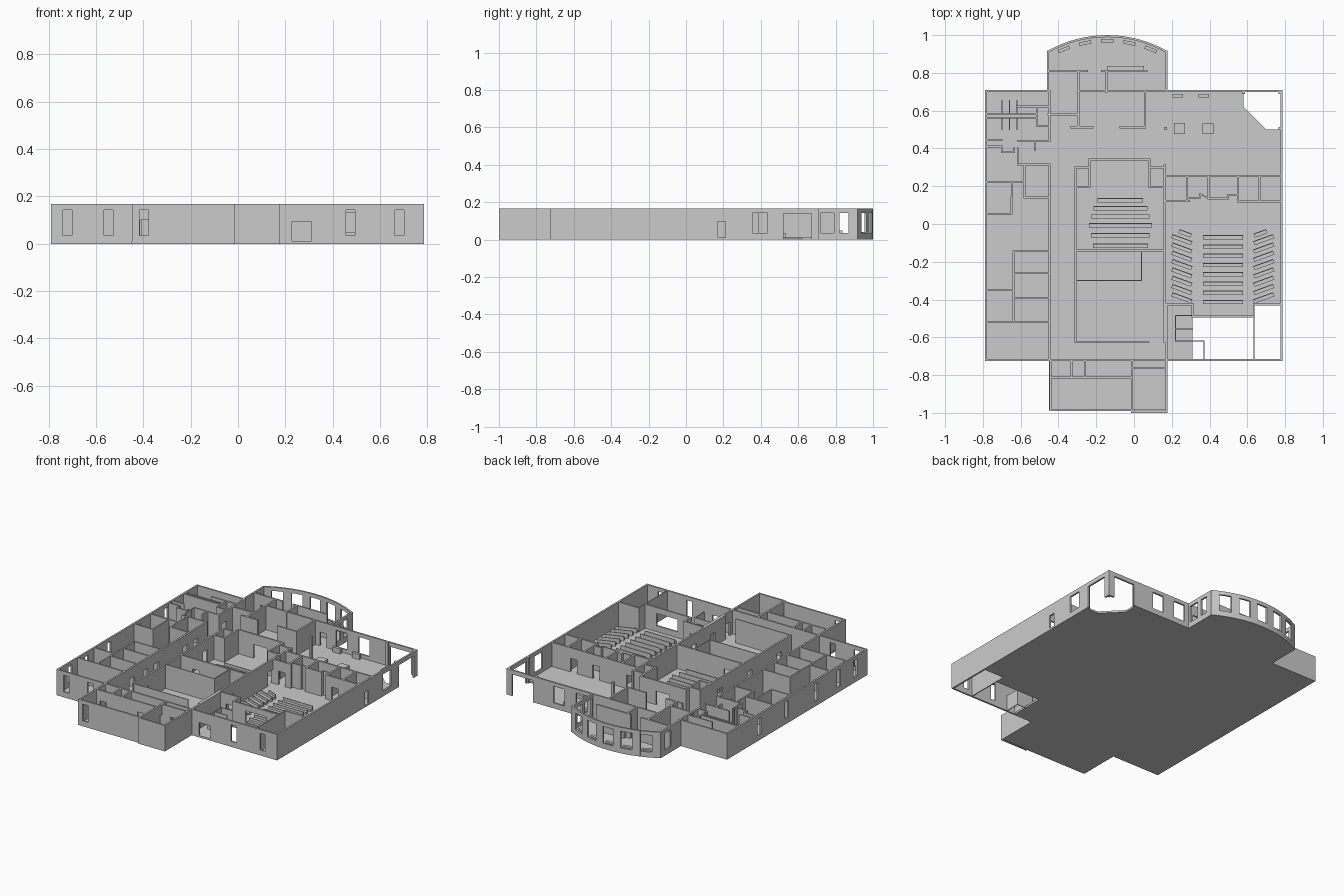
import bpy, bmesh, math
from mathutils import Matrix, Vector

H = 0.167          # wall height
T = 0.011          # wall thickness
DOOR = 0.10        # door head height


def add_box(bm, cx, cy, z0, z1, sx, sy, rot=0.0):
    m = (Matrix.Translation((cx, cy, (z0 + z1) / 2)) @ Matrix.Rotation(rot, 4, 'Z')
         @ Matrix.Diagonal((sx, sy, z1 - z0, 1)))
    bmesh.ops.create_cube(bm, size=1, matrix=m)


def finish(bm, name):
    me = bpy.data.meshes.new(name)
    bm.to_mesh(me)
    bm.free()
    ob = bpy.data.objects.new(name, me)
    bpy.context.collection.objects.link(ob)
    return ob


def add_wall(bm, a, b, holes=(), t=T, h=H, z=0.0):
    """Wall from a to b; holes are (centre along the wall's main axis, width, sill, head)."""
    a, b = Vector(a), Vector(b)
    d = b - a
    L = d.length
    u = d / L
    ang = math.atan2(u.y, u.x)
    k = 0 if abs(u.x) > abs(u.y) else 1

    def piece(s0, s1, z0, z1):
        if s1 - s0 > 1e-4 and z1 - z0 > 1e-4:
            c = a + u * (s0 + s1) / 2
            add_box(bm, c.x, c.y, z0, z1, s1 - s0, t, ang)
    s = -t / 2
    for c, w, z0, z1 in sorted(holes, key=lambda q: (q[0] - a[k]) / u[k]):
        m = (c - a[k]) / u[k]
        piece(s, m - w / 2, z, h)
        piece(m - w / 2, m + w / 2, z, z0)
        piece(m - w / 2, m + w / 2, z1, h)
        s = m + w / 2
    piece(s, L + t / 2, z, h)


def polywalls(name, lines, t=T, h=H):
    bm = bmesh.new()
    for pts in lines:
        for a, b in zip(pts, pts[1:]):
            add_wall(bm, a, b, t=t, h=h)
    return finish(bm, name)


def doorwalls(name, walls):
    """Each wall: start, end, then door centres along it."""
    bm = bmesh.new()
    for a, b, *doors in walls:
        add_wall(bm, a, b, [(c, 0.048, 0.012, DOOR) for c in doors])
    return finish(bm, name)


# curved bay geometry
CX, HALF, CHORD_Y, TOP = -0.1415, 0.313, 0.912, 0.9945
SAG = TOP - CHORD_Y
R = (HALF ** 2 + SAG ** 2) / (2 * SAG)
CY = TOP - R
A = math.asin(HALF / R)
N = 16


def bay(i, r=R):
    a = A - 2 * A * i / N
    return (CX + r * math.sin(a), CY + r * math.cos(a))


# floor slab with open corners
outline = [(-0.785, -0.72), (-0.45, -0.72), (-0.45, -0.985), (0.17, -0.985), (0.17, -0.72),
           (0.31, -0.72), (0.31, -0.49), (0.635, -0.49), (0.635, -0.425), (0.78, -0.425),
           (0.78, 0.5), (0.7, 0.5), (0.58, 0.62), (0.58, 0.705), (0.172, 0.705)]
outline += [bay(i) for i in range(N + 1)]
outline += [(-0.455, 0.705), (-0.785, 0.705)]
bm = bmesh.new()
f = bm.faces.new([bm.verts.new((x, y, 0)) for x, y in outline])
ex = bmesh.ops.extrude_face_region(bm, geom=[f])
bmesh.ops.translate(bm, vec=(0, 0, 0.012), verts=[v for v in ex['geom'] if isinstance(v, bmesh.types.BMVert)])
bmesh.ops.recalc_face_normals(bm, faces=bm.faces)
finish(bm, "floor_slab")

# outer walls with windows and doors
Z0, Z1 = 0.035, 0.143


def win(c, w=0.038, z0=Z0, z1=Z1):
    return (c, w, z0, z1)


bm = bmesh.new()
add_wall(bm, (-0.784, -0.719), (-0.45, -0.719), [win(-0.72), win(-0.548)])
add_wall(bm, (-0.45, -0.719), (0.172, -0.719), [(-0.38, 0.05, 0.012, DOOR), (0.08, 0.08, 0.012, DOOR)])
add_wall(bm, (0.172, -0.719), (0.781, -0.719), [win(0.27, 0.082, 0.012, 0.095), win(0.476), win(0.682)])
add_wall(bm, (-0.784, -0.719), (-0.784, 0.704), [win(y) for y in (-0.6, -0.43, -0.2, 0.1, 0.38)])
add_wall(bm, (-0.784, 0.704), (-0.455, 0.704))
add_wall(bm, (0.172, 0.704), (0.781, 0.704),
         [win(0.25, 0.08), win(0.41, 0.08), win(0.67, 0.15, 0, 0.14)])
add_wall(bm, (0.781, -0.719), (0.781, 0.704),
         [win(0.19, 0.04, 0.012, 0.097), win(0.395, 0.08), win(0.595, 0.15, 0, 0.14)])
# south wing
add_wall(bm, (-0.443, -0.719), (-0.443, -0.984))
add_wall(bm, (-0.443, -0.984), (-0.01, -0.984), [win(-0.397)])
add_wall(bm, (-0.01, -0.994), (0.172, -0.994))
add_wall(bm, (0.172, -0.719), (0.172, -0.994))
# north wing sides
add_wall(bm, (-0.455, 0.704), (-0.455, CHORD_Y), [win(0.84, 0.06)])
add_wall(bm, (0.172, 0.704), (0.172, CHORD_Y), [win(0.755, 0.07), win(0.845, 0.05)])
finish(bm, "outer_walls")

# curved bay: piers, sills and heads
bm = bmesh.new()
for i in range(N):
    if i % 3 == 0:
        add_wall(bm, bay(i), bay(i + 1))
    else:
        add_wall(bm, bay(i), bay(i + 1), h=Z0)
        add_wall(bm, bay(i), bay(i + 1), z=Z1)
finish(bm, "bay_wall")
bm = bmesh.new()
for i in (2, 5, 8, 11, 14):
    x, y = bay(i, R - 0.025)
    add_box(bm, x, y, 0.012, 0.04, 0.065, 0.018, -(A - 2 * A * i / N))
finish(bm, "bay_benches")

# west rooms and corridor wall
doorwalls("corridor_wall", [
    ((-0.447, -0.72), (-0.447, 0.315), -0.62, -0.45, -0.31, -0.2, 0.095, 0.2),
    ((-0.447, 0.44), (-0.447, 0.704), 0.485)])
polywalls("west_rooms", [
    [(-0.784, 0.222), (-0.58, 0.222)],
    [(-0.447, 0.14), (-0.58, 0.14), (-0.58, 0.315)],
    [(-0.784, 0.055), (-0.648, 0.055), (-0.648, 0.222)],
    [(-0.447, -0.145), (-0.638, -0.145), (-0.638, -0.52)],
    [(-0.638, -0.26), (-0.447, -0.26)],
    [(-0.784, -0.35), (-0.638, -0.35)],
    [(-0.638, -0.39), (-0.447, -0.39)],
    [(-0.784, -0.52), (-0.447, -0.52)],
    [(-0.447, 0.315), (-0.615, 0.315), (-0.615, 0.40)],
    [(-0.615, 0.44), (-0.447, 0.44)], [(-0.525, 0.44), (-0.525, 0.39)],
    [(-0.784, 0.41), (-0.70, 0.41), (-0.70, 0.38), (-0.635, 0.38), (-0.635, 0.40)],
    [(-0.784, 0.445), (-0.70, 0.445)],
    [(-0.784, 0.582), (-0.515, 0.582)], [(-0.784, 0.562), (-0.515, 0.562)],
    [(-0.62, 0.622), (-0.447, 0.622)],
    [(-0.515, 0.622), (-0.515, 0.52), (-0.447, 0.52)]], t=0.009)

# toilet stalls
bm = bmesh.new()
for x in (-0.70, -0.66, -0.62):
    add_wall(bm, (x, 0.59), (x, 0.655), t=0.005, h=0.1)
    add_wall(bm, (x, 0.50), (x, 0.555), t=0.005, h=0.1)
finish(bm, "stall_partitions")

# north rooms
doorwalls("north_rooms", [
    ((-0.452, 0.81), (-0.25, 0.81), -0.38),
    ((-0.295, 0.81), (-0.295, 0.515), 0.76),
    ((-0.452, 0.58), (-0.295, 0.58)),
    ((-0.145, 0.81), (-0.145, 0.70)),
    ((-0.17, 0.81), (0.065, 0.81)),
    ((-0.295, 0.704), (0.172, 0.704), 0.12),
    ((0.058, 0.70), (0.058, 0.512)),
    ((0.058, 0.512), (-0.07, 0.512)),
    ((-0.22, 0.512), (-0.33, 0.512))])
bm = bmesh.new()
add_box(bm, -0.045, 0.825, 0.012, 0.05, 0.195, 0.022)
finish(bm, "bay_counter")

# central hall and the room behind it
doorwalls("central_hall", [
    ((-0.31, -0.625), (-0.31, 0.30), -0.5, -0.2, 0.1),
    ((-0.31, 0.30), (-0.235, 0.30)),
    ((-0.235, 0.195), (-0.235, 0.34)),
    ((-0.235, 0.34), (0.083, 0.34), -0.1, -0.052),
    ((0.083, 0.34), (0.083, 0.195)),
    ((0.083, 0.30), (0.165, 0.30)),
    ((0.083, 0.195), (0.165, 0.195)),
    ((-0.31, 0.195), (-0.235, 0.195)),
    ((0.163, -0.625), (0.163, 0.31), -0.5, -0.31, 0.09),
    ((-0.31, -0.14), (0.163, -0.14), -0.2)])
polywalls("central_thin_walls", [
    [(-0.31, -0.30), (0.04, -0.30), (0.04, -0.14)],
    [(-0.31, -0.625), (0.08, -0.625)]], t=0.006)

# east rooms and east hall
doorwalls("east_rooms", [
    ((0.172, 0.255), (0.781, 0.255), 0.22, 0.46, 0.62),
    ((0.172, 0.122), (0.29, 0.122), 0.23),
    ((0.28, 0.255), (0.28, 0.122)),
    ((0.395, 0.255), (0.395, 0.135)),
    ((0.55, 0.255), (0.55, 0.12)),
    ((0.665, 0.255), (0.665, 0.12)),
    ((0.55, 0.12), (0.781, 0.12), 0.61, 0.72)])
polywalls("east_alcoves", [
    [(0.28, 0.14), (0.35, 0.14), (0.35, 0.16), (0.395, 0.135), (0.50, 0.135), (0.50, 0.155), (0.55, 0.155)]],
    t=0.008)
bm = bmesh.new()
add_wall(bm, (0.172, -0.425), (0.31, -0.425), [(0.24, 0.048, 0.012, DOOR)])
add_wall(bm, (0.31, -0.425), (0.31, -0.49))
add_wall(bm, (0.31, -0.49), (0.635, -0.49), [(0.475, 0.15, 0.05, 0.13)])
add_wall(bm, (0.635, -0.425), (0.635, -0.719), t=0.006)
add_wall(bm, (0.635, -0.425), (0.781, -0.425))
add_wall(bm, (0.172, -0.425), (0.172, -0.719), [(-0.66, 0.05, 0.012, DOOR)])
finish(bm, "east_hall_walls")
polywalls("stair_walls", [
    [(0.31, -0.485), (0.22, -0.485), (0.22, -0.62), (0.37, -0.62), (0.37, -0.715)],
    [(0.22, -0.555), (0.31, -0.555)]], t=0.005, h=0.1)

# south rooms
doorwalls("south_rooms", [
    ((-0.01, -0.719), (-0.01, -0.984), -0.77),
    ((-0.443, -0.812), (-0.01, -0.812), -0.39, -0.12),
    ((-0.33, -0.719), (-0.33, -0.812)),
    ((-0.26, -0.719), (-0.26, -0.812)),
    ((-0.01, -0.762), (0.172, -0.762), 0.08)])


# pews: seat plus back
def pew(bm, cx, cy, w, rot=0.0):
    add_box(bm, cx, cy, 0.012, 0.026, w, 0.022, rot)
    add_box(bm, cx - 0.009 * math.sin(rot), cy + 0.009 * math.cos(rot), 0.012, 0.042, w, 0.005, rot)


bm = bmesh.new()
for y, w in ((0.125, 0.24), (0.083, 0.285), (0.04, 0.31), (-0.007, 0.335), (-0.06, 0.31), (-0.115, 0.29)):
    pew(bm, -0.072, y, w)
finish(bm, "central_pews")
bm = bmesh.new()
for i in range(8):
    pew(bm, 0.47, -0.07 - 0.049 * i, 0.212)
    for s in (-1, 1):
        pew(bm, 0.47 + s * 0.217, -0.083 - 0.044 * i, 0.112, s * math.radians(20))
for s in (-1, 1):
    pew(bm, 0.47 + s * 0.20, -0.05, 0.07, s * math.radians(20))
finish(bm, "east_pews")

# lobby furniture
bm = bmesh.new()
for x in (0.24, 0.392):
    add_box(bm, x, 0.505, 0.012, 0.035, 0.058, 0.058)
for x in (0.232, 0.37):
    add_box(bm, x, 0.68, 0.012, 0.045, 0.055, 0.018)
finish(bm, "lobby_tables")
bm = bmesh.new()
add_box(bm, 0.167, 0.505, 0.012, H, 0.016, 0.016)
for p in ((0.58, 0.697), (0.772, 0.695), (0.774, 0.505)):
    add_box(bm, p[0], p[1], 0, H, 0.016, 0.016)
finish(bm, "lobby_posts")
